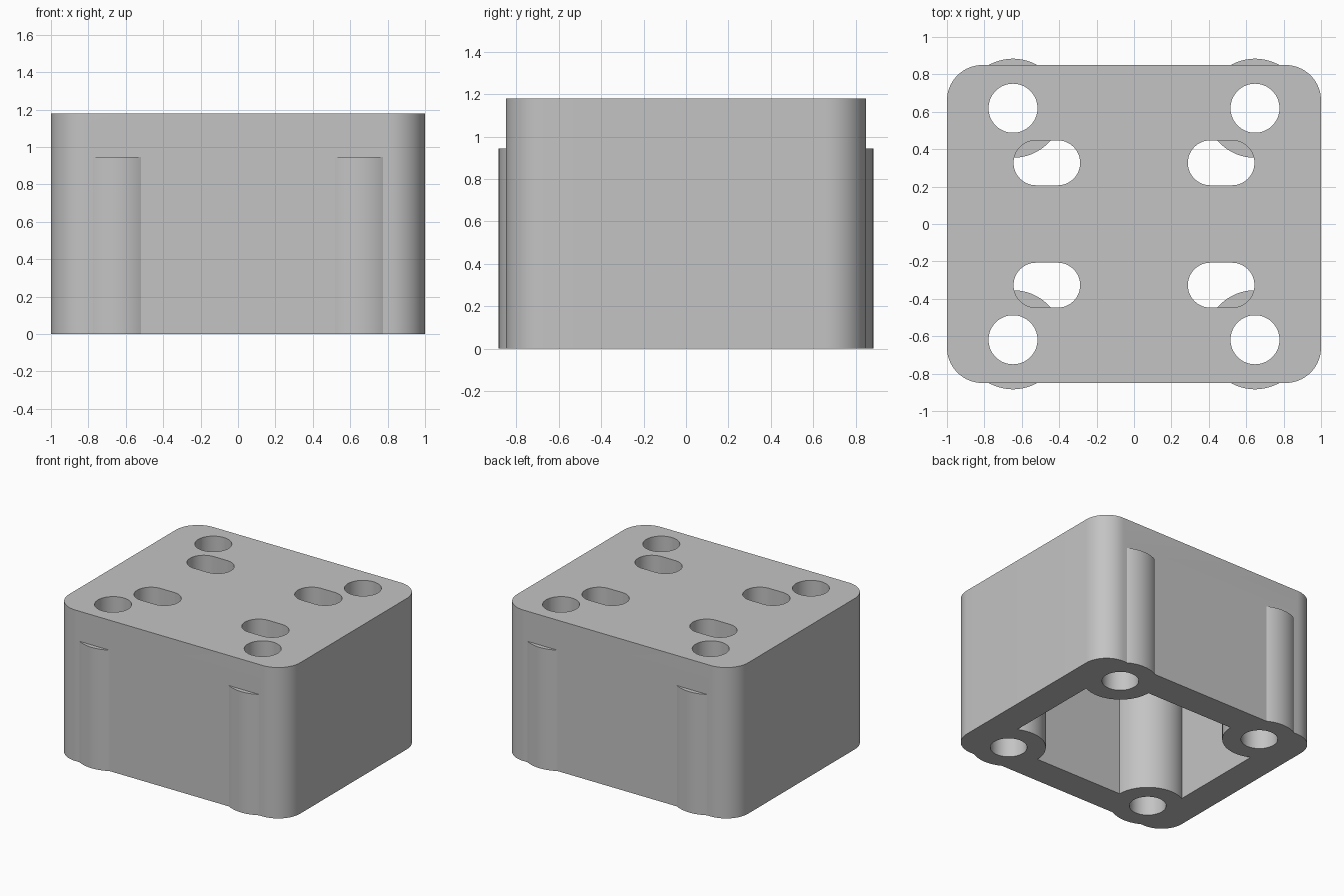
import bpy
import bmesh
from math import cos, sin, pi, radians

cube = bpy.data.objects.get("Cube")
if cube:
    bpy.data.objects.remove(cube, do_unlink=True)

HALF_X, HALF_Y, HEIGHT = 1.0, 0.85, 1.18
WALL = 0.235
CEILING = HEIGHT - WALL
CORNER = 0.19
HOLE_X, HOLE_Y, HOLE_R, BOSS_R = 0.647, 0.619, 0.131, 0.265
SLOT_X, SLOT_Y, SLOT_R, SLOT_HALF = 0.466, 0.327, 0.12, 0.178

grey = bpy.data.materials.new("plain grey")
grey.use_nodes = True
grey.diffuse_color = (0.55, 0.55, 0.55, 1)
grey.node_tree.nodes["Principled BSDF"].inputs["Base Color"].default_value = (0.55, 0.55, 0.55, 1)


def rounded(hx, hy, r, steps=16):
    """Outline of a rectangle with round corners, counter-clockwise."""
    points = []
    for quarter, (sx, sy) in enumerate([(1, 1), (-1, 1), (-1, -1), (1, -1)]):
        for i in range(steps + 1):
            a = (quarter + i / steps) * pi / 2
            p = (sx * (hx - r) + r * cos(a), sy * (hy - r) + r * sin(a))
            if not points or abs(p[0] - points[-1][0]) + abs(p[1] - points[-1][1]) > 1e-5:
                points.append(p)
    if abs(points[0][0] - points[-1][0]) + abs(points[0][1] - points[-1][1]) < 1e-5:
        points.pop()
    return points


def prisms(name, outline, z0, z1, centres=((0, 0),)):
    """One object holding an upright prism at each centre."""
    bm = bmesh.new()
    for cx, cy in centres:
        low = [bm.verts.new((x + cx, y + cy, z0)) for x, y in outline]
        high = [bm.verts.new((x + cx, y + cy, z1)) for x, y in outline]
        bm.faces.new(low[::-1])
        bm.faces.new(high)
        for i in range(len(low)):
            j = (i + 1) % len(low)
            bm.faces.new((low[i], low[j], high[j], high[i]))
    mesh = bpy.data.meshes.new(name)
    bm.to_mesh(mesh)
    bm.free()
    mesh.materials.append(grey)
    ob = bpy.data.objects.new(name, mesh)
    bpy.context.collection.objects.link(ob)
    return ob


def combine(target, tool, operation):
    """Apply a boolean and discard the tool."""
    mod = target.modifiers.new(tool.name, "BOOLEAN")
    mod.operation, mod.object, mod.solver = operation, tool, "EXACT"
    bpy.ops.object.select_all(action="DESELECT")
    target.select_set(True)
    bpy.context.view_layer.objects.active = target
    bpy.ops.object.modifier_apply(modifier=mod.name)
    bpy.data.objects.remove(tool, do_unlink=True)


def four(x, y):
    return [(sx * x, sy * y) for sx in (-1, 1) for sy in (-1, 1)]


# Rounded block, hollow from below
body = prisms("mounting_block", rounded(HALF_X, HALF_Y, CORNER), 0, HEIGHT)
cavity = [(-1, -1), (1, -1), (1, 1), (-1, 1)]
cavity = [(x * (HALF_X - WALL), y * (HALF_Y - WALL)) for x, y in cavity]
combine(body, prisms("cavity", cavity, -0.1, CEILING), "DIFFERENCE")

# Slots through the top plate only
slot = rounded(SLOT_HALF, SLOT_R, SLOT_R)
combine(body, prisms("slots", slot, CEILING - 0.05, HEIGHT + 0.1, four(SLOT_X, SLOT_Y)), "DIFFERENCE")

# Screw bosses that bulge through the front and back walls
boss = rounded(BOSS_R, BOSS_R, BOSS_R)
combine(body, prisms("bosses", boss, 0, CEILING, four(HOLE_X, HOLE_Y)), "UNION")

# Screw holes through everything
hole = rounded(HOLE_R, HOLE_R, HOLE_R)
combine(body, prisms("holes", hole, -0.1, HEIGHT + 0.1, four(HOLE_X, HOLE_Y)), "DIFFERENCE")

bpy.ops.object.shade_smooth_by_angle(angle=radians(30))
